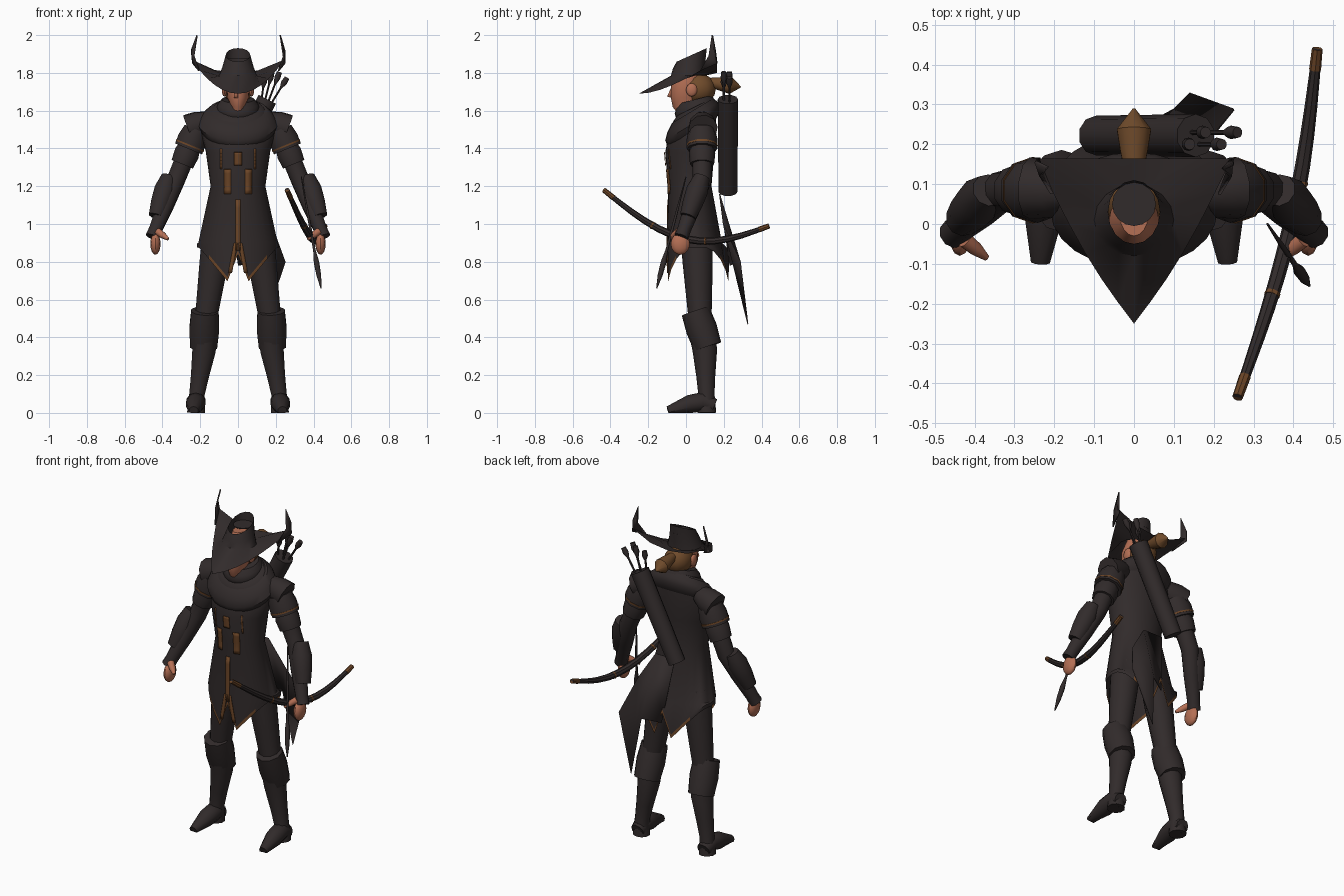
import bpy, bmesh
from math import sin, cos, pi, sqrt, radians
from mathutils import Vector

if "Cube" in bpy.data.objects:
    bpy.data.objects.remove(bpy.data.objects["Cube"])


def material(name, red, green, blue):
    colour = (red, green, blue, 1)
    new_material = bpy.data.materials.new(name)
    new_material.use_nodes = True
    new_material.diffuse_color = colour
    new_material.node_tree.nodes["Principled BSDF"].inputs["Base Color"].default_value = colour
    return new_material


DARK = material("dark_leather", .031, .024, .024)
SKIN = material("skin", .46, .16, .09)
HAIR = material("brown_hair", .16, .07, .024)
TRIM = material("brown_trim", .15, .06, .02)
made = []


def finish(name, bm, *materials, thickness=None, face_up=False):
    bmesh.ops.recalc_face_normals(bm, faces=bm.faces)
    bm.normal_update()
    bm.faces.ensure_lookup_table()
    if face_up and bm.faces[0].normal.z < 0:
        bmesh.ops.reverse_faces(bm, faces=bm.faces)
    mesh = bpy.data.meshes.new(name)
    bm.to_mesh(mesh)
    bm.free()
    for entry in materials:
        mesh.materials.append(entry)
    part = bpy.data.objects.new(name, mesh)
    bpy.context.collection.objects.link(part)
    if thickness:
        part.modifiers.new("thickness", 'SOLIDIFY').thickness = thickness
    made.append(part)


def bridge(bm, rings, bottom=True, top=True):
    loops = [[bm.verts.new(point) for point in ring] for ring in rings]
    for lower, upper in zip(loops, loops[1:]):
        for i in range(len(lower)):
            bm.faces.new((lower[i - 1], lower[i], upper[i], upper[i - 1]))
    if bottom:
        bm.faces.new(loops[0])
    if top:
        bm.faces.new(loops[-1])


def ellipse(y, z, width, depth, sides=16, tilt=0):
    """Horizontal ring that starts at the front; tilt raises its back."""
    ring = []
    for i in range(sides):
        angle = 2 * pi * i / sides
        offset = -depth * cos(angle)
        ring.append(Vector((width * sin(angle), y + offset, z + tilt * offset)))
    return ring


def loft(name, rings, mat):
    bm = bmesh.new()
    bridge(bm, rings)
    finish(name, bm, mat)


def tube(name, path, radii, mat, sides=10):
    """Round limb along a path, kept above the ground."""
    rings = []
    for k, (centre, radius) in enumerate(zip(path, radii)):
        along = (path[min(k + 1, len(path) - 1)] - path[max(k - 1, 0)]).normalized()
        across = along.cross(Vector((1, 0, 0))).normalized()
        other = along.cross(across)
        ring = []
        for i in range(sides):
            angle = 2 * pi * i / sides
            point = centre + radius * (across * cos(angle) + other * sin(angle))
            point.z = max(point.z, 0)
            ring.append(point)
        rings.append(ring)
    loft(name, rings, mat)


def section(name, start, end, span, radii, mat=DARK):
    """Tube over part of the line from start to end."""
    first, last = span
    count = len(radii) - 1
    path = [start.lerp(end, first + (last - first) * k / count) for k in range(count + 1)]
    tube(name, path, radii, mat)


def sheet(name, points, mat, thickness):
    bm = bmesh.new()
    face = bm.faces.new([bm.verts.new(point) for point in points])
    bmesh.ops.triangulate(bm, faces=[face])
    finish(name, bm, mat, thickness=thickness)


def ball(name, centre, radii, mat):
    bm = bmesh.new()
    bmesh.ops.create_uvsphere(bm, u_segments=12, v_segments=8, radius=1)
    for vert in bm.verts:
        vert.co = [c + r * u for c, r, u in zip(centre, radii, vert.co)]
    finish(name, bm, mat)


# Tunic rows: centre y, height, half width, half depth
HEM = (.065, .7, .216, .165)
ROWS = [(.045, .9, .21, .145), (.02, 1.2, .145, .115), (.02, 1.38, .17, .13),
        (.035, 1.48, .195, .125), (.06, 1.57, .17, .1)]
SIDES = 24

# Pointed, split hem with a painted band
hem = ellipse(*HEM, SIDES)
for point in hem:
    reach = abs(point.x)
    point.z = .84 if reach < .01 else .63 + min(.245, reach * 1.2)
band = [point + Vector((0, 0, .022)) for point in hem]
bm = bmesh.new()
bridge(bm, [hem, band] + [ellipse(*row, SIDES) for row in ROWS], bottom=False)
bm.faces.ensure_lookup_table()
for face in bm.faces[:SIDES]:
    face.material_index = int(abs(face.calc_center_median().x) < .16)
finish("tunic", bm, DARK, TRIM)


def tunic_front(x, z):
    rows = [HEM] + ROWS
    for low, high in zip(rows, rows[1:]):
        if z <= high[1]:
            blend = (z - low[1]) / (high[1] - low[1])
            y, _, width, depth = Vector(low).lerp(Vector(high), blend)
            return y - depth * sqrt(max(0, 1 - (x / width) ** 2))


def plate(name, x, half_width, bottom, top, spread=0):
    """Thin trim that follows the tunic front; spread shifts its lower end."""
    bm = bmesh.new()
    steps = 6
    rows = []
    for k in range(steps + 1):
        z = bottom + (top - bottom) * k / steps
        middle = x + spread * (1 - k / steps)
        edges = (middle - half_width, middle + half_width)
        rows.append([bm.verts.new((edge, tunic_front(edge, z) - .003, z)) for edge in edges])
    for low, high in zip(rows, rows[1:]):
        bm.faces.new((*low, *reversed(high)))
    finish(name, bm, TRIM, thickness=.004)


plate("chest_tab", 0, .02, 1.31, 1.38)
plate("centre_seam", 0, .013, .86, 1.13)


# Cowl folds and collar
def fold(name, y, z, width, depth, height, tilt):
    rings = []
    for k in range(5):
        swell = .75 + .25 * sin(pi * k / 4)
        rings.append(ellipse(y, z + height * (k / 4 - .5), width * swell, depth * swell, SIDES, tilt))
    loft(name, rings, DARK)


fold("cowl_lower", .035, 1.53, .21, .145, .14, .6)
fold("cowl_upper", .045, 1.57, .165, .125, .1, .5)
fold("collar", .05, 1.61, .115, .11, .1, .25)

# Head, nose and hair
loft("head", [ellipse(.03, 1.55, .045, .05), ellipse(-.01, 1.62, .035, .06), ellipse(0, 1.67, .058, .08),
              ellipse(0, 1.76, .064, .078), ellipse(.02, 1.86, .035, .05)], SKIN)
sheet("nose", [(0, -.08, 1.72), (0, -.1, 1.675), (0, -.07, 1.665)], SKIN, .02)
ball("hair", (0, .068, 1.715), (.078, .09, .082), HAIR)
tail_root, tail_end = Vector((0, .13, 1.75)), Vector((0, .29, 1.725))
section("ponytail", tail_root, tail_end, (0, 1), (.025, .036, .045, .003), HAIR)


# Hat: pointed brim turned up at the corners, open pinched crown
def brim_point(k, side):
    x = .245 * min(k / 6, (8 - k) / 2)
    if k > 6:
        return Vector((side * x, .165, 1.8 + x * x))
    return Vector((side * x, 1.69 * x - .25 - .03 * sin(pi * k / 6), 1.69 + 3 * x * x))


brim = [brim_point(k, 1) for k in range(9)] + [brim_point(k, -1) for k in range(7, 0, -1)]
bm = bmesh.new()
bridge(bm, [brim, ellipse(.01, 1.785, .1, .09), ellipse(.015, 1.83, .083, .085, tilt=.1),
            ellipse(.03, 1.895, .065, .08, tilt=.45)], bottom=False, top=False)
finish("hat", bm, DARK, face_up=True)
loft("hat_crown_top", [ellipse(.05, height, .055, .055) for height in (1.875, 1.88)], DARK)

for side, prefix in ((1, "left_"), (-1, "right_")):
    def at(x, y, z):
        return Vector((side * x, y, z))

    sheet(prefix + "hat_horn", [at(.21, .075, 1.81), at(.243, .165, 1.85), at(.25, .155, 1.92),
                                at(.22, .14, 2), at(.238, .12, 1.89)], DARK, .008)
    ball(prefix + "ear", at(.072, .03, 1.71), (.014, .03, .035), SKIN)
    plate(prefix + "waist_tab", side * .055, .018, 1.16, 1.29)
    plate(prefix + "chest_stripe", side * .09, .004, 1.29, 1.4)
    plate(prefix + "skirt_trim", side * .012, .01, .74, .9, side * .03)

    # Arm with layered shoulder guards and bracer
    neck, shoulder = at(.15, .085, 1.55), at(.22, .085, 1.5)
    elbow, wrist = at(.33, .085, 1.23), at(.437, -.01, .97)
    tube(prefix + "arm", [shoulder, shoulder.lerp(elbow, .6), elbow, elbow.lerp(wrist, .5), wrist,
                          wrist.lerp(elbow, -.15)], (.06, .052, .05, .046, .036, .038), DARK)
    section(prefix + "shoulder_guard", neck, at(.262, .09, 1.505), (0, 1), (.05, .072, .078))
    section(prefix + "upper_arm_guard", shoulder, elbow, (0, .38), (.07, .082, .081))
    section(prefix + "guard_trim", shoulder, elbow, (.3, .33), (.0835, .083), TRIM)
    section(prefix + "sleeve", shoulder, elbow, (.25, .68), (.055, .07, .064))
    section(prefix + "bracer", at(.365, .085, 1.25), at(.432, .01, 1.04), (0, 1), (.042, .058, .054, .043))
    ball(prefix + "hand", at(.437, -.03, .895), (.027, .05, .058), SKIN)
    section(prefix + "thumb", at(.425, -.04, .96), at(.37, -.085, .92), (0, 1), (.02, .018, .008), SKIN)

    # Leg, boot, knee cuff and foot
    hip, knee = at(.105, .055, .96), at(.172, .075, .48)
    shin, ankle, heel = at(.18, .1, .33), at(.217, .108, .1), at(.222, .11, 0)
    section(prefix + "thigh", hip, knee, (0, 1), (.085, .08, .07, .06))
    tube(prefix + "boot", [knee, shin, shin.lerp(ankle, .6), ankle, heel], (.07, .065, .05, .043, .05), DARK)
    section(prefix + "knee_cuff", at(.175, .05, .54), at(.182, .115, .35), (0, 1), (.076, .083, .075))
    tube(prefix + "foot", [at(.222, .15, .035), at(.222, .09, .06), at(.227, .02, .045), at(.235, -.095, .01)],
         (.04, .052, .05, .025), DARK)

# Cloak tail trailing behind the left leg
sheet("cloak_tail", [(-.05, .18, 1.16), (.08, .18, 1.16), (.18, .2, 1), (.25, .29, .8),
                     (.14, .33, .47), (.1, .29, .8), (0, .235, .78)], DARK, .005)

# Quiver and its arrows
section("quiver", Vector((.155, .222, 1.66)), Vector((-.095, .222, 1.17)), (0, 1), (.054, .052, .05))
for i in range(4):
    tip = Vector((.14 + .04 * i, .2 + .03 * (i % 2), 1.82 - .03 * abs(i - 1.5)))
    root = Vector((.12 + .015 * i, tip.y, 1.62))
    tube("quiver_arrow_shaft", [root, tip], (.006, .006), DARK, 6)
    section("quiver_arrow_feathers", root, tip, (.65, 1), (.006, .017, .014))

# Bow bent between its tips, with brown ends and wraps
front_tip, back_tip = Vector((.26, -.435, 1.18)), Vector((.46, .44, .99))


def bow_point(t):
    bend = sin(pi * t)
    return front_tip.lerp(back_tip, t) + Vector((.035 * bend, 0, -.165 * bend))


def bow_part(name, start, end, steps, extra, mat):
    spots = [start + (end - start) * k / steps for k in range(steps + 1)]
    tube(name, [bow_point(t) for t in spots], [.012 + .008 * sin(pi * t) + extra for t in spots], mat, 8)


bow_part("bow", 0, 1, 12, 0, DARK)
for name, start, end in (("front_tip", 0, .06), ("front_wrap", .29, .3),
                         ("back_wrap", .61, .62), ("back_tip", .94, 1)):
    bow_part("bow_" + name, start, end, 2, .0015, TRIM)

# Arrow held in the left hand
nock, point = Vector((.335, 0, 1.25)), Vector((.44, -.155, .66))
section("held_arrow_shaft", nock, point, (0, .8), (.003, .007, .007))
section("held_arrow_feathers", nock, point, (.65, 1), (.006, .015, .013, .003))

# Smooth shading with sharp creases
for selected in bpy.context.selected_objects:
    selected.select_set(False)
for part in made:
    part.select_set(True)
bpy.context.view_layer.objects.active = made[0]
bpy.ops.object.shade_smooth_by_angle(angle=radians(40))
